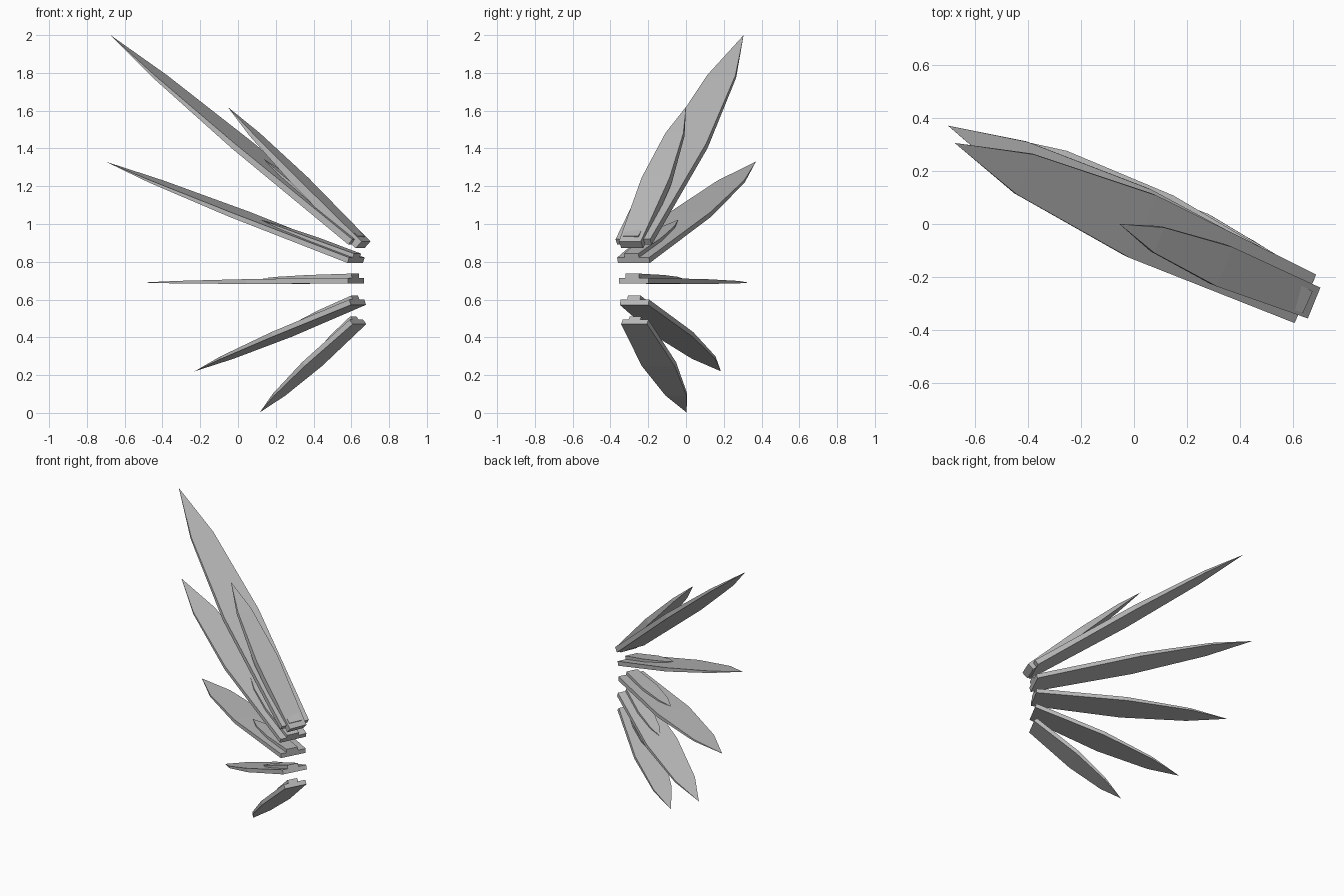
import bpy
import bmesh
from mathutils import Vector

cube = bpy.data.objects.get("Cube")
if cube:
    bpy.data.objects.remove(cube, do_unlink=True)

# One flat grey for every feather
grey = bpy.data.materials.new("feather grey")
grey.use_nodes = True
color = (0.5, 0.5, 0.5, 1)
grey.diffuse_color = color
grey.node_tree.nodes["Principled BSDF"].inputs["Base Color"].default_value = color

# Blade profile: fraction of length, width factor, thickness factor
PROFILE = [(0, 1, 1), (0.465, 1.28, 0.85), (0.8, 0.82, 0.45)]


def axes(root, tip):
    """Length vector, sideways direction and upper normal of a feather."""
    along = tip - root
    side = Vector((0, 0, 1)).cross(along).normalized() * -1
    normal = side.cross(along).normalized()
    return along, side, normal


def feather(name, root, tip, half_width, thickness):
    """Flat-sided blade that widens, then narrows to a point."""
    root, tip = Vector(root), Vector(tip)
    along, side, normal = axes(root, tip)
    bm = bmesh.new()
    rings = []
    for t, w, h in PROFILE:
        centre = root + along * t
        a = side * half_width * w
        b = normal * thickness * h / 2
        rings.append([bm.verts.new(centre + p)
                      for p in (a + b, b - a, -a - b, a - b)])
    point = bm.verts.new(tip)
    bm.faces.new(rings[0])
    for i in range(4):
        j = (i + 1) % 4
        for r, s in zip(rings, rings[1:]):
            bm.faces.new((r[i], r[j], s[j], s[i]))
        bm.faces.new((rings[-1][i], rings[-1][j], point))
    bmesh.ops.recalc_face_normals(bm, faces=bm.faces)
    mesh = bpy.data.meshes.new(name)
    bm.to_mesh(mesh)
    bm.free()
    mesh.materials.append(grey)
    bpy.context.collection.objects.link(bpy.data.objects.new(name, mesh))


# Fan of long feathers: root, tip, half width, thickness, covert share of length
FAN = [
    ((0.635, -0.277, 0.905), (-0.675, 0.305, 2.0), 0.1, 0.036, 0.39),
    ((0.625, -0.278, 0.808), (-0.7, 0.37, 1.33), 0.094, 0.03, 0.38),
    ((0.625, -0.277, 0.7), (-0.515, 0.333, 0.69), 0.089, 0.03, 0.43),
    ((0.633, -0.273, 0.586), (-0.23, 0.185, 0.22), 0.085, 0.03, 0.43),
    ((0.635, -0.271, 0.482), (0.115, 0.003, 0.002), 0.077, 0.03, 0.43),
]

for n, (root, tip, half, thick, share) in enumerate(FAN, 1):
    feather(f"long_feather_{n}", root, tip, half, thick)
    # Short covert feather lying on the upper face of the long one
    along, side, normal = axes(Vector(root), Vector(tip))
    start = Vector(root) + normal * (thick / 2 + 0.01) - side * 0.008
    feather(f"covert_feather_{n}", start, start + along * share - normal * 0.008,
            half * 0.45, 0.025)

# Thick separate feather above the top of the fan
feather("thumb_feather", (0.662, -0.291, 0.89), (-0.055, 0, 1.62), 0.0625, 0.05)
